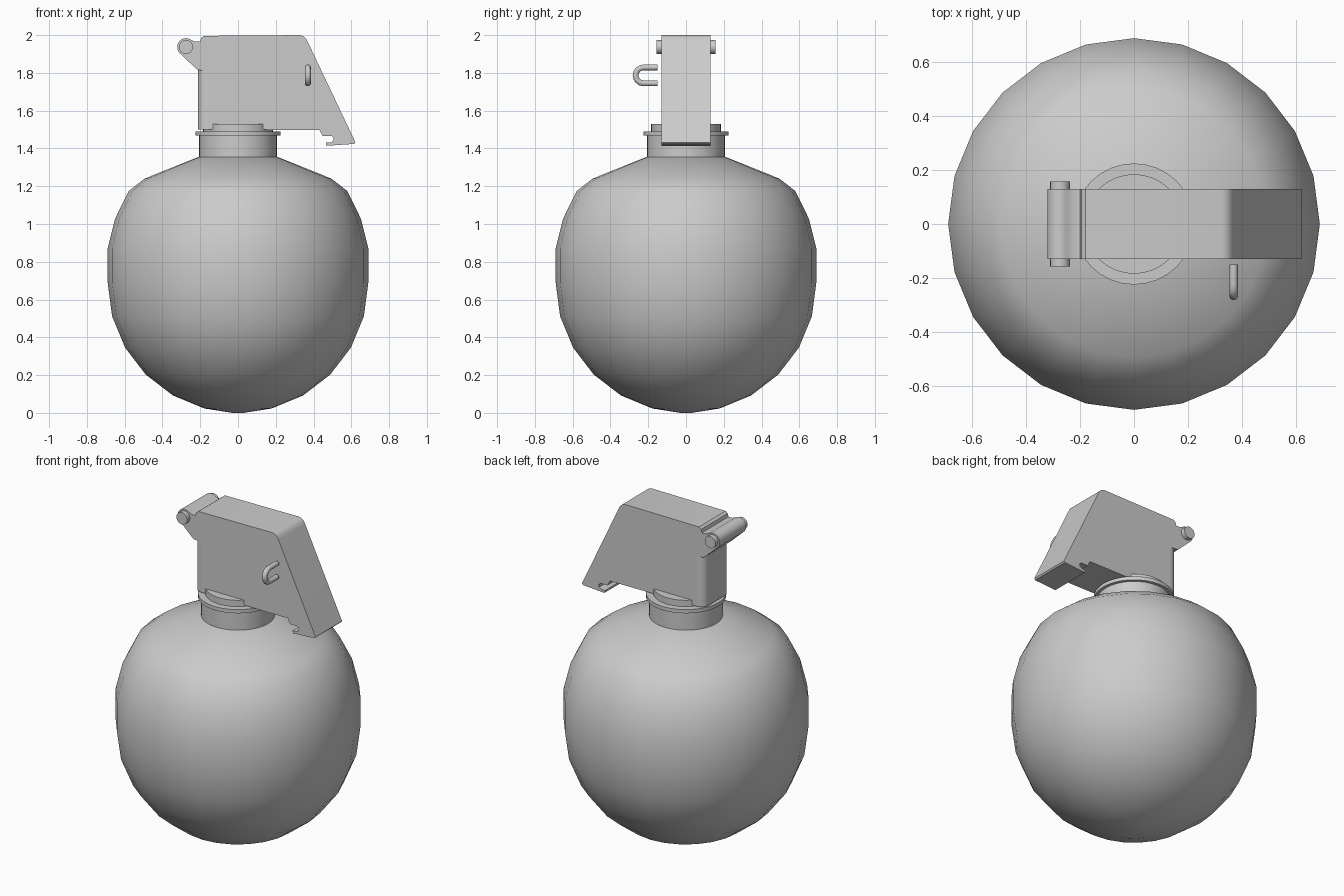
import bpy, bmesh
from math import sin, cos, pi, radians
from mathutils import Vector

if "Cube" in bpy.data.objects:
    bpy.data.objects.remove(bpy.data.objects["Cube"])


def finish(bm, name, angle=35):
    bmesh.ops.recalc_face_normals(bm, faces=bm.faces)
    me = bpy.data.meshes.new(name)
    bm.to_mesh(me)
    bm.free()
    ob = bpy.data.objects.new(name, me)
    bpy.context.collection.objects.link(ob)
    bpy.ops.object.select_all(action='DESELECT')
    ob.select_set(True)
    bpy.context.view_layer.objects.active = ob
    bpy.ops.object.shade_smooth_by_angle(angle=radians(angle))
    return ob


def lathe(name, profile, n):
    """Revolve (radius, z) points round z and cap both ends."""
    bm = bmesh.new()
    rings = [[bm.verts.new((r * cos(2 * pi * i / n), r * sin(2 * pi * i / n), z))
              for i in range(n)] for r, z in profile]
    for a, b in zip(rings, rings[1:]):
        for i in range(n):
            j = (i + 1) % n
            bm.faces.new((a[i], a[j], b[j], b[i]))
    bm.faces.new(rings[0])
    bm.faces.new(rings[-1])
    return finish(bm, name)


def prism(name, points, offset):
    """Extrude a closed outline of 3D points along offset."""
    bm = bmesh.new()
    face = bm.faces.new([bm.verts.new(p) for p in points])
    new = bmesh.ops.extrude_face_region(bm, geom=[face])['geom']
    bmesh.ops.translate(bm, vec=Vector(offset),
                        verts=[v for v in new if isinstance(v, bmesh.types.BMVert)])
    return finish(bm, name)


def arc(cx, cy, r, start, end, n):
    return [(cx + r * cos(radians(start + (end - start) * i / n)),
             cy + r * sin(radians(start + (end - start) * i / n))) for i in range(n + 1)]


# Round body: spherical lower half, shouldered upper half
lower = [(0.69 * sin(radians(a)), 0.69 * (1 - cos(radians(a)))) for a in range(15, 91, 15)]
body = [(0.03, 0.0)] + lower + [(0.69, 0.87), (0.65, 1.03), (0.578, 1.175),
                                (0.495, 1.24), (0.21, 1.355)]
lathe("body", body, 24)

# Neck collar, flange and top disc
lathe("neck", [(0.207, 1.33), (0.207, 1.47)], 32)
lathe("neck_flange", [(0.225, 1.468), (0.225, 1.491)], 32)
lathe("neck_disc", [(0.185, 1.48), (0.185, 1.53)], 32)

# Lever side outline, including hinge barrel and hooked tip
W = 0.13
HX, HZ = -0.275, 1.937
outline = [(-0.15, 1.5), (-0.15, 1.81), (-0.212, 1.815), (-0.225, 1.825)]
outline += arc(HX, HZ, 0.047, 225, 50, 10)
outline += [(-0.225, 1.965), (-0.2, 1.965), (-0.195, 1.985), (-0.18, 1.996)]
outline += [(0.325, 2.0), (0.345, 1.995), (0.36, 1.982), (0.37, 1.963)]
outline += [(0.622, 1.432), (0.615, 1.424), (0.468, 1.414), (0.464, 1.43),
            (0.49, 1.432), (0.505, 1.44), (0.507, 1.455), (0.495, 1.466),
            (0.447, 1.466), (0.432, 1.498)]
prism("lever", [(x, -W, z) for x, z in outline], (0, 2 * W, 0))

# Rounded rear column below the hinge
R = 0.05
plan = ([(-0.15, -W)] + arc(-0.212 + R, -W + R, R, 270, 180, 5)
        + arc(-0.212 + R, W - R, R, 180, 90, 5) + [(-0.15, W)])
prism("lever_column", [(x, y, 1.5) for x, y in plan], (0, 0, 0.315))

# Hinge pin
pin = arc(HX, HZ, 0.037, 0, 360, 16)[:-1]
prism("hinge_pin", [(x, -0.157, z) for x, z in pin], (0, 0.314, 0))

# U-shaped pull pin on the front side
path = [(-0.15, 1.829)] + arc(-0.225, 1.787, 0.042, 90, 270, 8) + [(-0.15, 1.745)]
bm = bmesh.new()
rings = []
for i, p in enumerate(path):
    a, b = path[max(i - 1, 0)], path[min(i + 1, len(path) - 1)]
    t = Vector((0, b[0] - a[0], b[1] - a[1])).normalized()
    side = Vector((1, 0, 0))
    up = t.cross(side)
    rings.append([bm.verts.new(Vector((0.37, *p)) + 0.016 * (side * cos(k * pi / 5) + up * sin(k * pi / 5)))
                  for k in range(10)])
for a, b in zip(rings, rings[1:]):
    for k in range(10):
        bm.faces.new((a[k], a[(k + 1) % 10], b[(k + 1) % 10], b[k]))
bm.faces.new(rings[0])
bm.faces.new(rings[-1])
finish(bm, "pull_pin", 50)
